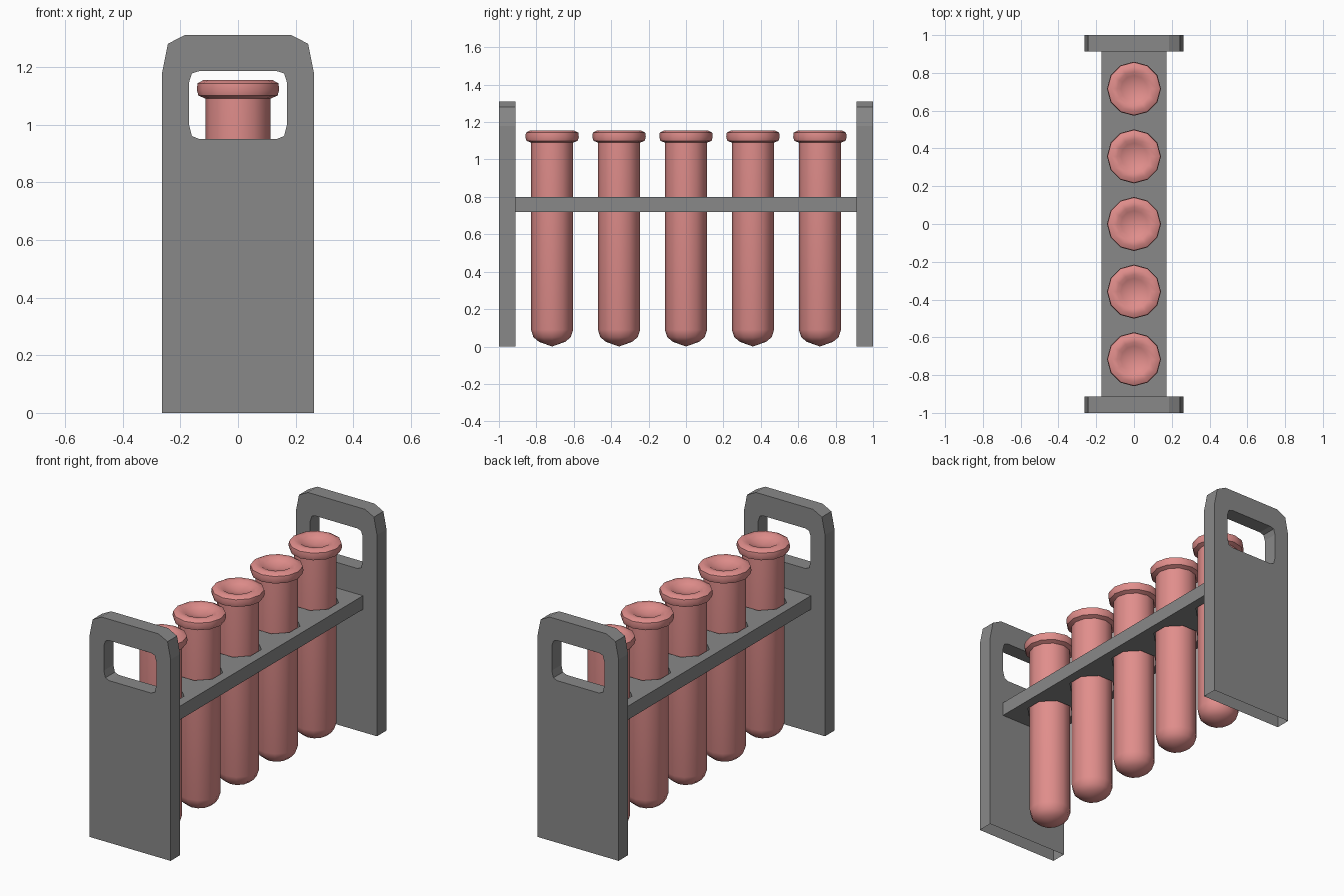
import bpy, bmesh, math

cube = bpy.data.objects.get("Cube")
if cube:
    bpy.data.objects.remove(cube)


def material(name, rgb):
    mat = bpy.data.materials.new(name)
    mat.use_nodes = True
    mat.diffuse_color = (*rgb, 1)
    mat.node_tree.nodes["Principled BSDF"].inputs["Base Color"].default_value = (*rgb, 1)
    return mat


grey = material("rack grey", (0.25, 0.25, 0.25))
pink = material("tube pink", (0.75, 0.27, 0.26))


def make_object(name, bm, mat):
    bmesh.ops.recalc_face_normals(bm, faces=bm.faces)
    mesh = bpy.data.meshes.new(name)
    bm.to_mesh(mesh)
    bm.free()
    mesh.materials.append(mat)
    obj = bpy.data.objects.new(name, mesh)
    bpy.context.collection.objects.link(obj)
    return obj


def plate_with_holes(name, outline, holes, depth, place):
    """Fill a 2D outline with holes, then thicken it; place maps (u, v, w) to a point."""
    bm = bmesh.new()
    for loop in [outline] + holes:
        verts = [bm.verts.new((u, v, 0)) for u, v in loop]
        for a, b in zip(verts, verts[1:] + verts[:1]):
            bm.edges.new((a, b))
    bmesh.ops.triangle_fill(bm, edges=bm.edges[:], use_beauty=True)
    bmesh.ops.dissolve_limit(bm, angle_limit=0.01, verts=bm.verts[:], edges=bm.edges[:])
    geom = bmesh.ops.extrude_face_region(bm, geom=bm.faces[:], use_keep_orig=True)["geom"]
    for v in geom:
        if isinstance(v, bmesh.types.BMVert):
            v.co.z += depth
    for v in bm.verts:
        v.co = place(*v.co)
    return make_object(name, bm, grey)


def mirrored(half):
    return half + [(-u, v) for u, v in reversed(half)]


# End panels with a handle slot, open underneath
panel = mirrored([(0.263, 0), (0.263, 1.18), (0.243, 1.28), (0.185, 1.31)])
slot = mirrored([(0.135, 0.95), (0.16, 0.96), (0.17, 1.0),
                 (0.17, 1.145), (0.16, 1.177), (0.135, 1.185)])
for name, side in (("front_panel", -1), ("back_panel", 1)):
    obj = plate_with_holes(name, panel, [slot], 0.088,
                           lambda u, v, w: (u, side * (0.912 + w), v))
    bm = bmesh.new()
    bm.from_mesh(obj.data)
    base = [f for f in bm.faces if all(v.co.z < 0.001 for v in f.verts)]
    bmesh.ops.delete(bm, geom=base, context="FACES_ONLY")
    bm.to_mesh(obj.data)
    bm.free()

# Shelf with octagonal holes
centres = [0.358 * i for i in range(-2, 3)]


def octagon(y):
    return [(0.127 * math.cos(math.pi * (k + 0.5) / 4),
             y + 0.127 * math.sin(math.pi * (k + 0.5) / 4)) for k in range(8)]


plate_with_holes("shelf", mirrored([(0.172, -0.912), (0.172, 0.912)]),
                 [octagon(y) for y in centres], 0.08,
                 lambda u, v, w: (u, v, 0.72 + w))

# Test tubes: lathed profile with rounded base and rolled lip
profile = [(0.07, 0.025), (0.1, 0.05), (0.113, 0.09), (0.113, 1.09), (0.137, 1.1),
           (0.143, 1.12), (0.14, 1.143), (0.118, 1.155), (0.09, 1.153), (0.07, 1.14)]
SIDES = 12


def tube(name, y):
    bm = bmesh.new()
    rings = []
    for r, z in profile:
        rings.append([bm.verts.new((r * math.cos(math.tau * k / SIDES),
                                    y + r * math.sin(math.tau * k / SIDES), z))
                      for k in range(SIDES)])
    for low, high in zip(rings, rings[1:]):
        for k in range(SIDES):
            n = (k + 1) % SIDES
            bm.faces.new((low[k], low[n], high[n], high[k]))
    for ring, z in ((rings[0], 0.0), (rings[-1], 1.125)):
        tip = bm.verts.new((0, y, z))
        for k in range(SIDES):
            bm.faces.new((ring[k], ring[(k + 1) % SIDES], tip))
    obj = make_object(name, bm, pink)
    bpy.ops.object.select_all(action="DESELECT")
    obj.select_set(True)
    bpy.context.view_layer.objects.active = obj
    bpy.ops.object.shade_smooth_by_angle(angle=math.radians(50))


for i, y in enumerate(centres):
    tube(f"test_tube_{i + 1}", y)
